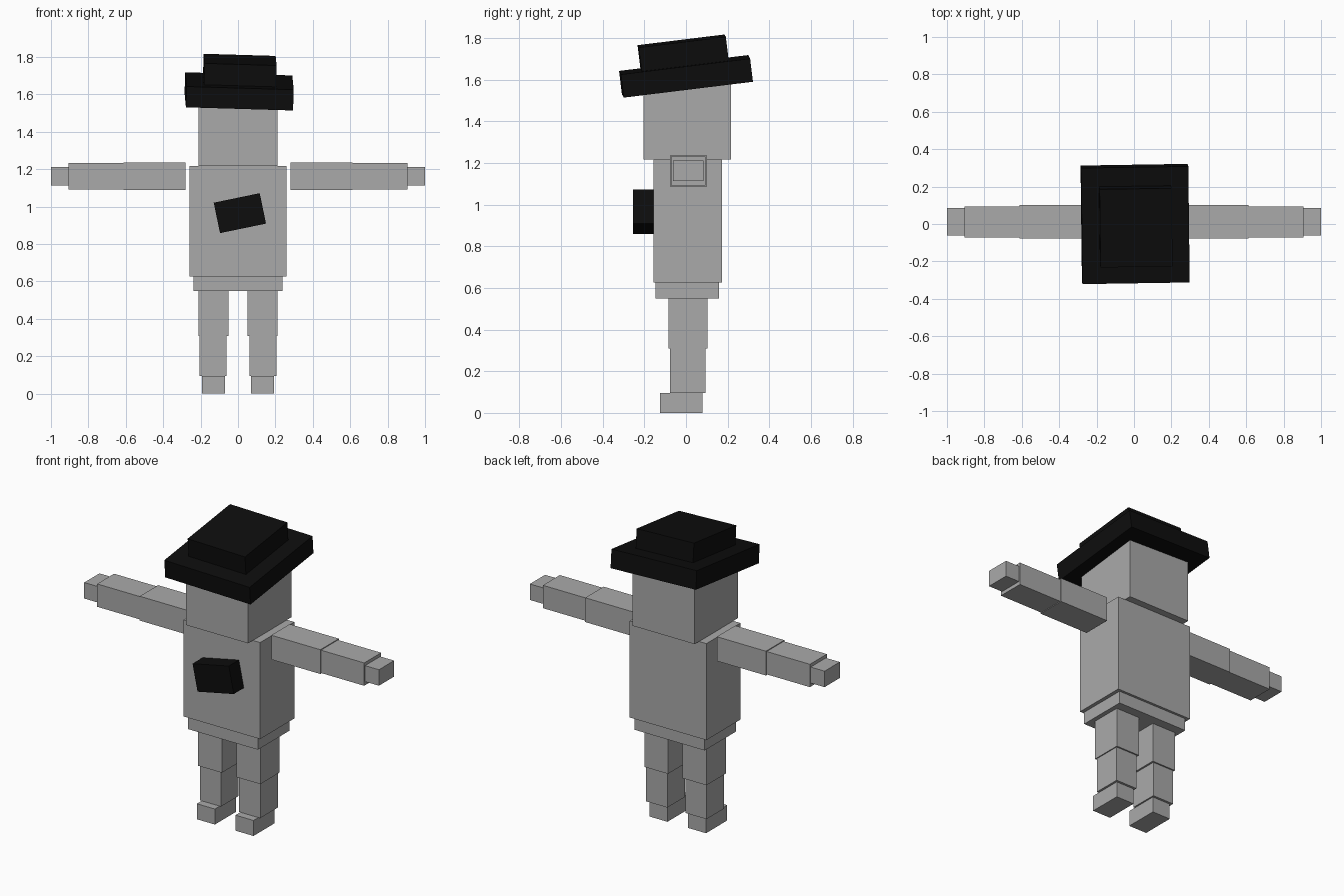
import bpy
import math
from mathutils import Euler, Vector

if "Cube" in bpy.data.objects:
    bpy.data.objects.remove(bpy.data.objects["Cube"], do_unlink=True)


def make_material(name, colour):
    mat = bpy.data.materials.new(name)
    mat.use_nodes = True
    mat.diffuse_color = colour
    bsdf = next(n for n in mat.node_tree.nodes if n.type == 'BSDF_PRINCIPLED')
    bsdf.inputs["Base Color"].default_value = colour
    return mat


GREY = make_material("stone grey", (0.40, 0.40, 0.40, 1))
BLACK = make_material("black", (0.004, 0.004, 0.004, 1))


def block(name, centre, size, mat, rotation=(0, 0, 0)):
    """Box given by its centre, full size and rotation."""
    bpy.ops.mesh.primitive_cube_add(size=1, location=centre, rotation=rotation)
    ob = bpy.context.object
    ob.name = ob.data.name = name
    ob.scale = size
    ob.data.materials.append(mat)
    return ob


def span(name, x, y, z, mat=GREY):
    """Upright box given by its (min, max) on each axis."""
    pairs = (x, y, z)
    return block(name, [(a + b) / 2 for a, b in pairs],
                 [abs(b - a) for a, b in pairs], mat)


# Head and trunk
span("head", (-0.211, 0.211), (-0.204, 0.217), (1.217, 1.62))
span("torso", (-0.26, 0.26), (-0.157, 0.174), (0.625, 1.217))
span("hips", (-0.238, 0.238), (-0.147, 0.159), (0.55, 0.625))

# Limbs, built on both sides
limbs = [
    ("upper_arm", (0.28, 0.613), (-0.077, 0.101), (1.088, 1.237)),
    ("forearm", (0.613, 0.906), (-0.071, 0.093), (1.092, 1.232)),
    ("hand", (0.906, 1.0), (-0.062, 0.085), (1.114, 1.212)),
    ("upper_leg", (0.05, 0.211), (-0.085, 0.103), (0.308, 0.55)),
    ("lower_leg", (0.061, 0.205), (-0.077, 0.094), (0.095, 0.308)),
    ("foot", (0.07, 0.192), (-0.124, 0.08), (0.0, 0.095)),
]
for side, s in (("left", 1), ("right", -1)):
    for name, x, y, z in limbs:
        span(f"{side}_{name}", (s * x[0], s * x[1]), y, z)

# Tilted badge block on the chest
block("chest_block", (0.01, -0.203, 0.965), (0.251, 0.104, 0.166), BLACK,
      (0, math.radians(-11.7), 0))

# Hat: brim and crown share one tilt
tilt = Euler((math.radians(7.0), math.radians(1.7), math.radians(0.9)))
brim_centre = Vector((0.006, 0.0, 1.616))
block("hat_brim", brim_centre, (0.573, 0.625, 0.112), BLACK, tilt)
crown_centre = brim_centre + tilt.to_matrix() @ Vector((0, 0, 0.1135))
block("hat_crown", crown_centre, (0.385, 0.421, 0.115), BLACK, tilt)
